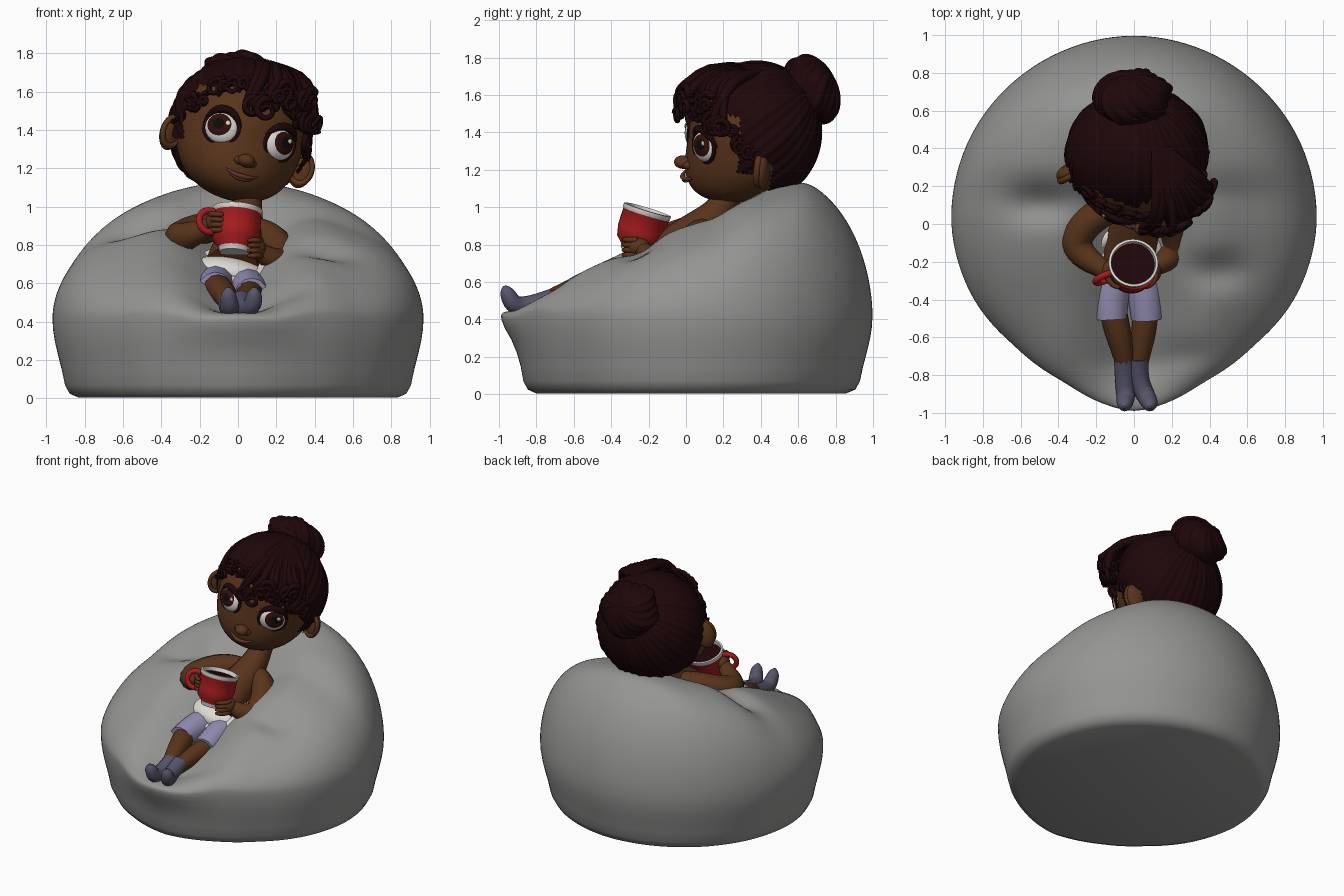
import bpy, bmesh, math, random
from mathutils import Matrix, Vector

if "Cube" in bpy.data.objects:
    bpy.data.objects.remove(bpy.data.objects["Cube"])
random.seed(4)
R = math.radians


def mat(name, r, g, b):
    m = bpy.data.materials.new(name)
    m.diffuse_color = (r, g, b, 1)
    m.use_nodes = True
    m.node_tree.nodes["Principled BSDF"].inputs["Base Color"].default_value = m.diffuse_color
    return m


GREY = mat("grey fabric", .30, .30, .295)
SKIN = mat("brown skin", .10, .034, .011)
LIP = mat("lip brown", .12, .036, .02)
HAIR = mat("dark hair", .013, .002, .0027)
WHITE = mat("white", .72, .69, .65)
RED = mat("red glaze", .40, .012, .014)
SHORT = mat("lavender cloth", .31, .28, .47)
SOCK = mat("slate sock", .095, .09, .145)
IRIS = mat("brown iris", .028, .005, .003)
BLACK = mat("black", .004, .003, .003)


def finish(name, me, mats, M=None):
    for m in mats:
        me.materials.append(m)
    if M is not None:
        me.transform(M)
    for p in me.polygons:
        p.use_smooth = True
    me.set_sharp_from_angle(angle=R(55))
    ob = bpy.data.objects.new(name, me)
    bpy.context.collection.objects.link(ob)
    return ob


def from_bm(name, bm, mats, M=None):
    bmesh.ops.recalc_face_normals(bm, faces=bm.faces)
    me = bpy.data.meshes.new(name)
    bm.to_mesh(me)
    bm.free()
    return finish(name, me, mats, M)


def ball(name, c, s, m, M=Matrix(), rot=Matrix(), seg=28):
    bm = bmesh.new()
    bmesh.ops.create_uvsphere(bm, u_segments=seg, v_segments=seg // 2, radius=1)
    return from_bm(name, bm, [m], M @ Matrix.Translation(c) @ rot @ Matrix.Diagonal((*s, 1)))


def tube(name, pts, m, M=None, res=5, bev=4):
    """Smooth tube through (x, y, z, radius) points."""
    cu = bpy.data.curves.new(name, 'CURVE')
    cu.dimensions, cu.bevel_depth, cu.bevel_resolution = '3D', 1, bev
    cu.resolution_u, cu.use_fill_caps = res, True
    sp = cu.splines.new('NURBS')
    sp.points.add(len(pts) - 1)
    for p, q in zip(sp.points, pts):
        p.co, p.radius = (q[0], q[1], q[2], 1), q[3]
    sp.use_endpoint_u, sp.order_u = True, min(4, len(pts))
    ob = bpy.data.objects.new(name, cu)
    me = bpy.data.meshes.new_from_object(ob)
    bpy.data.objects.remove(ob)
    me.materials.clear()
    return finish(name, me, [m], M)


def lathe(name, prof, idx, mats, M, seg=48):
    bm = bmesh.new()
    rings = [[bm.verts.new((max(r, 1e-4) * math.cos(2 * math.pi * i / seg),
                            max(r, 1e-4) * math.sin(2 * math.pi * i / seg), z))
              for i in range(seg)] for r, z in prof]
    for k in range(len(prof) - 1):
        for i in range(seg):
            j = (i + 1) % seg
            bm.faces.new((rings[k][i], rings[k][j], rings[k + 1][j], rings[k + 1][i])).material_index = idx[k]
    return from_bm(name, bm, mats, M)


def torus(name, major, minor, m, M, sx=1):
    pr = [(major + minor * math.cos(a * math.pi / 6), minor * math.sin(a * math.pi / 6)) for a in range(13)]
    return lathe(name, pr, [0] * 12, [m], M @ Matrix.Diagonal((sx, 1, 1, 1)), 40)


def interp(t, x):
    for (a, b), (c, d) in zip(t, t[1:]):
        if x <= c:
            return b + (d - b) * max(0, (x - a) / (c - a))
    return t[-1][1]


# bean bag: rounded lower wall, then a sloping top with a body-shaped hollow
OUT = [(0, 1.0), (11, .965), (24, .915), (45, .905), (65, .94), (90, .97), (120, .985), (180, 1)]
LOW = [(0, .93), (24, .9), (45, .9), (65, .935), (90, .965), (120, .98), (180, .995)]
SLOPE = [(-1, .6), (-.85, .62), (-.4, .74), (-.2, .81), (.15, .93), (.3, 1.06), (.5, 1.19), (.66, 1.31), (1, 1.4)]
DENT = [(-.5, .1, .16, .09, .08), (.45, -.25, .15, .09, .07), (.26, -.7, .16, .07, .03)]


def top_z(x, y, s):
    z = .42 + (interp(SLOPE, y) + .14 * x * x - .42) * max(0, 1 - s ** 2.6) ** .55
    along = min(1, max(0, (.4 - y) / .3)) * min(1, max(0, (y + 1.0) / .25))
    z -= along * (.16 * math.exp(-(x / .21) ** 2) - .03 * math.exp(-((abs(x) - .4) / .15) ** 2))
    for cx, cy, rx, ry, d in DENT:
        z -= d * math.exp(-((x - cx) / rx) ** 2 - ((y - cy) / ry) ** 2)
    return z


bm = bmesh.new()
N, rings = 112, []
steps = [(.86, .004), (.91, .025), (.935, .07), (.95, .15), (.975, .22), (.995, .30), (1, .36)]
steps += [(math.sin(math.pi / 2 * (1 - k / 40)), None) for k in range(40)]
for s, z in steps:
    ring = []
    for i in range(N):
        a = 360 * i / N
        d = min(a, 360 - a)
        rad = s * interp(OUT if z is None or z > .35 else LOW, d)
        x, y = rad * math.sin(R(a)), -rad * math.cos(R(a))
        ring.append(bm.verts.new((x, y, top_z(x, y, s) if z is None else z)))
    rings.append(ring)
for r0, r1 in zip(rings, rings[1:]):
    for i in range(N):
        bm.faces.new((r0[i], r0[(i + 1) % N], r1[(i + 1) % N], r1[i]))
bm.faces.new(rings[0])
bm.faces.new(rings[-1])
for _ in range(4):
    bmesh.ops.smooth_vert(bm, verts=[v for r in rings[3:] for v in r], factor=.5,
                          use_axis_x=True, use_axis_y=True, use_axis_z=True)
from_bm("bean_bag", bm, [GREY])

# head, in its own tilted frame
HM = Matrix.Translation((.015, .35, 1.385)) @ Matrix.Rotation(R(11), 4, 'Z') @ Matrix.Rotation(R(16), 4, 'Y')
bm = bmesh.new()
bmesh.ops.create_uvsphere(bm, u_segments=56, v_segments=36, radius=1)
for v in bm.verts:
    t = max(0, -v.co.z)
    v.co.x *= .335 * (1 + .16 * t * t)
    v.co.y = v.co.y * .335 * (1 + .2 * t * t) - .12 * t ** 1.5
    v.co.z *= .36
from_bm("head", bm, [SKIN], HM)
ball("nose", (0, -.365, -.15), (.045, .048, .035), SKIN, HM)
for s in (-1, 1):
    ball("nostril", (s * .035, -.345, -.158), (.025, .03, .022), SKIN, HM)
    # ears
    EM = HM @ Matrix.Translation((s * .36, 0, -.1)) @ Matrix.Rotation(R(s * -25), 4, 'Z')
    ball("ear", (0, 0, 0), (.065, .035, .095), SKIN, EM)
    torus("ear_rim", .075, .017, SKIN, EM @ Matrix.Translation((s * .008, -.02, .005)) @ Matrix.Rotation(R(90), 4, 'X'), .75)
    # eyes: rings of faces around the gaze pole give iris and pupil
    YM = HM @ Matrix.Translation((s * .155, -.277, -.02)) @ Matrix.Rotation(R(s * 25), 4, 'Z')
    bm = bmesh.new()
    bmesh.ops.create_uvsphere(bm, u_segments=40, v_segments=36, radius=1)
    for f in bm.faces:
        z = f.calc_center_median().z
        f.material_index = 2 if z > math.cos(R(22)) else 1 if z > math.cos(R(43)) else 0
    gaze = Matrix.Rotation(R(s * 9), 4, 'Z') @ Matrix.Rotation(R(76), 4, 'X')
    from_bm("eye", bm, [WHITE, IRIS, BLACK], YM @ Matrix.Diagonal((.093, .052, .085, 1)) @ gaze)
    ball("eye_glint", (.035, -.046, .033), (.013, .004, .013), WHITE, YM, seg=12)
    torus("eyelid_line", .093, .011, HAIR,
          YM @ Matrix.Translation((0, -.012, .002)) @ Matrix.Diagonal((1, 1, .92, 1)) @ Matrix.Rotation(R(90), 4, 'X'))
    tube("upper_lash", [(-.1, .0, .02, .006), (-.07, -.03, .085, .02), (.0, -.04, .115, .022), (.07, -.03, .085, .02),
                        (.1, .0, .02, .006)], HAIR, YM)
# mouth
tube("upper_lip", [(-.09, -.325, -.215, .004), (-.04, -.358, -.236, .012), (0, -.366, -.233, .013),
                   (.04, -.358, -.236, .012), (.09, -.325, -.215, .004)], LIP, HM)
tube("lower_lip", [(-.06, -.34, -.237, .005), (0, -.368, -.257, .019), (.06, -.34, -.237, .005)], LIP, HM)

# combed hair cap, ridges running to the bun
bm = bmesh.new()
bmesh.ops.create_uvsphere(bm, u_segments=200, v_segments=60, radius=1)
for v in bm.verts:
    az = math.atan2(v.co.y, v.co.x)
    k = 1 + .01 * math.cos(40 * az) + .01 * math.cos(13 * az)
    v.co *= 1 + (k - 1) * math.sqrt(max(0, 1 - v.co.z ** 2))
bm.transform(Matrix.Translation((0, .03, .02)) @ Matrix.Diagonal((.38, .345, .375, 1)) @ Matrix.Rotation(R(-52), 4, 'X'))


def bald(c):
    if c.y < -.13:
        return c.z < .2 - .25 * max(0, abs(c.x) - .2)
    return c.z < (-.12 if c.y < -.03 else -.05 if c.y < .05 else -.3)


bmesh.ops.delete(bm, geom=[f for f in bm.faces if bald(f.calc_center_median())], context='FACES')
from_bm("hair_cap", bm, [HAIR], HM)

# bun with swirled strands
bm = bmesh.new()
bmesh.ops.create_uvsphere(bm, u_segments=120, v_segments=36, radius=1)
for v in bm.verts:
    az = math.atan2(v.co.y, v.co.x) + .6 * v.co.z
    w = math.sqrt(max(0, 1 - v.co.z ** 2))
    v.co *= 1 + w * (.03 * math.cos(17 * az) + .06 * math.cos(5 * az))
bun_turn = Matrix.Rotation(R(-60), 4, 'X')
from_bm("hair_bun", bm, [HAIR], HM @ Matrix.Translation((-.03, .32, .25)) @ bun_turn @ Matrix.Diagonal((.205, .19, .135, 1)))
torus("bun_wrap", .13, .05, HAIR, HM @ Matrix.Translation((-.03, .285, .225)) @ bun_turn)


# curls along the hairline and a loose fringe
def spiral(c, r, turns, thick, drop):
    n, ph, out = int(turns * 8), random.uniform(0, 6.3), Vector((c[0], c[1], 0)).normalized()
    side = Vector((-out.y, out.x, 0))
    pts = []
    for i in range(n + 1):
        t = i / n
        a, rr = ph + turns * 2 * math.pi * t, r * (1 - .5 * t)
        p = Vector(c) + side * rr * math.cos(a) + Vector((0, 0, rr * math.sin(a) - drop * t)) + out * .03 * t
        pts.append((*p, thick * (1 - .5 * t)))
    return pts


for i in range(22):
    a = R(-80 + 7.6 * i)
    z = .24 - .24 * abs(math.sin(a)) ** 3 + random.uniform(-.03, .03)
    c = (.35 * math.sin(a), -.335 * math.cos(a) + .02, z)
    tube("hairline_curl", spiral(c, random.uniform(.03, .055), 1.6, .018, .03), HAIR, HM, 2, 2)
for i in range(13):
    a = R(-8 + 5.2 * i)
    z, q = random.uniform(.14, .27), random.uniform(.37, .41)
    c = (q * math.sin(a), -q * math.cos(a), z)
    lock = [(.08 * math.sin(a), .02, .375, .02), (.2 * math.sin(a), -.2 * math.cos(a), .38, .034),
            (.33 * math.sin(a), -.35 * math.cos(a), .33, .03)]
    tube("fringe_lock", lock + spiral(c, random.uniform(.045, .065), 1.5, .021, .03), HAIR, HM, 3, 2)

# torso, arms and hands
tube("torso", [(.06, .26, 1.12, .07), (.05, .2, 1.0, .07), (.03, .1, .89, .115), (0, -.03, .79, .13),
               (-.03, -.18, .67, .15)], SKIN)
tube("left_arm", [(.08, .1, .88, .065), (.19, .06, .85, .085), (.24, -.06, .72, .085), (.22, -.17, .69, .075),
                  (.11, -.23, .77, .045)], SKIN)
tube("right_arm", [(-.05, .1, .9, .065), (-.17, .08, .9, .085), (-.35, -.06, .83, .085), (-.29, -.17, .83, .08),
                   (-.14, -.25, .9, .045)], SKIN)
for name, hx, hz, s in (("left", .1, .785, 1), ("right", -.125, .92, -1)):
    ball(name + "_hand", (hx, -.25, hz), (.045, .06, .05), SKIN)
    for k in range(4):
        z = hz + .04 - .027 * k
        tube(name + "_finger", [(hx + s * .02, -.26, z, .015), (hx + s * .01, -.32, z, .016),
                                (hx - s * .03, -.335, z, .015), (hx - s * .05, -.335, z, .008)], SKIN, None, 3, 2)

# mug with white rim and foot, and its drink
MM = Matrix.Translation((-.02, -.275, .76)) @ Matrix.Rotation(R(-17), 4, 'X') @ Matrix.Rotation(R(4), 4, 'Y')
lathe("mug", [(0, 0), (.075, 0), (.08, .008), (.083, .026), (.116, .06), (.128, .12), (.127, .212), (.131, .216),
              (.131, .238), (.118, .24), (.114, .212), (0, .212)],
      [0, 0, 0, 1, 1, 1, 0, 0, 0, 0, 2], [WHITE, RED, HAIR], MM)
torus("mug_handle", .058, .018, RED, MM @ Matrix.Rotation(R(22), 4, 'Z') @ Matrix.Translation((-.15, 0, .145))
      @ Matrix.Rotation(R(90), 4, 'X'))

# shirt hem, shorts, legs and socks
ball("shirt_hem", (-.04, -.18, .655), (.205, .135, .085), WHITE, rot=Matrix.Rotation(R(10), 4, 'Y'))
torus("hem_fold", .155, .04, WHITE, Matrix.Translation((-.04, -.18, .675)) @ Matrix.Rotation(R(30), 4, 'X'), 1.1)
tube("right_short", [(-.1, -.18, .6, .1), (-.13, -.35, .59, .1), (-.12, -.5, .575, .085)], SHORT)
tube("left_short", [(.04, -.18, .59, .1), (.06, -.35, .575, .095), (.07, -.5, .545, .085)], SHORT)
tube("right_leg", [(-.12, -.44, .58, .076), (-.08, -.58, .57, .072), (-.04, -.76, .49, .05)], SKIN)
tube("left_leg", [(.07, -.44, .55, .072), (.05, -.58, .54, .066), (.02, -.76, .485, .05)], SKIN)
for name, x, tx in (("right", -.05, -.05), ("left", .02, .085)):
    tube(name + "_sock", [(x, -.71, .51, .056), (x, -.83, .47, .052), (tx * .8, -.92, .465, .05),
                          (tx, -.945, .52, .045), (tx, -.965, .56, .036), (tx, -.97, .58, .008)], SOCK)
